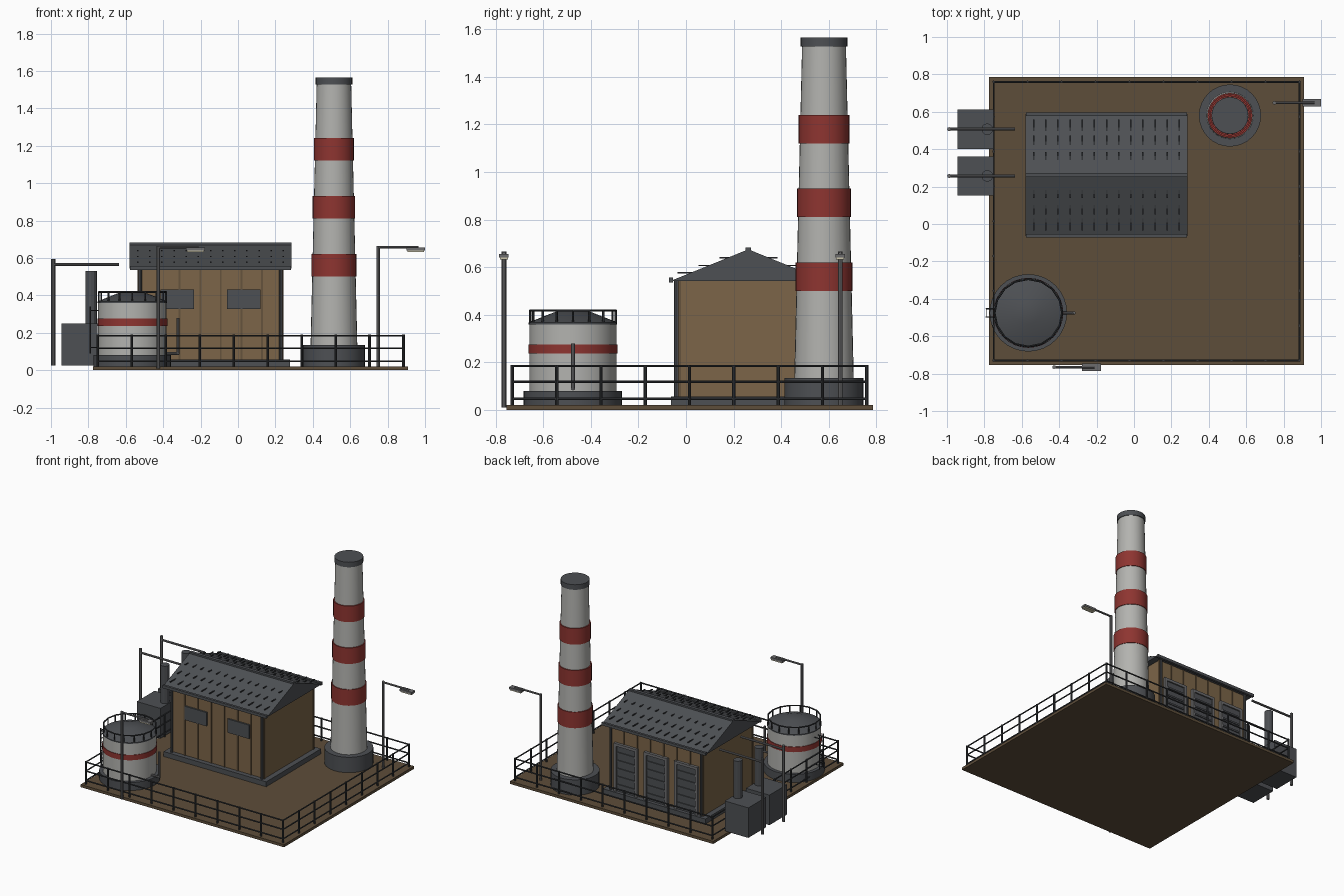
import bpy, bmesh, math
from mathutils import Vector

if "Cube" in bpy.data.objects:
    bpy.data.objects.remove(bpy.data.objects["Cube"])


def material(name, r, g, b):
    m = bpy.data.materials.new(name)
    m.diffuse_color = (r, g, b, 1)
    m.use_nodes = True
    m.node_tree.nodes["Principled BSDF"].inputs["Base Color"].default_value = m.diffuse_color
    return m


EARTH = material("earth", 0.11, 0.075, 0.042)
WALL = material("wall_brown", 0.20, 0.13, 0.065)
TRIM = material("batten_brown", 0.13, 0.085, 0.045)
RED = material("red", 0.27, 0.035, 0.03)
PALE = material("pale_concrete", 0.45, 0.45, 0.43)
GREY = material("mid_grey", 0.15, 0.15, 0.155)
DARK = material("dark_grey", 0.075, 0.08, 0.088)
BLACK = material("iron", 0.035, 0.038, 0.042)
LIGHT = material("lamp_cream", 0.6, 0.56, 0.4)


class Part:
    """Collects primitives into one named object."""

    def __init__(self, name, mat):
        self.name, self.mat, self.bm = name, mat, bmesh.new()

    def box(self, x0, x1, y0, y1, z0, z1):
        vs = bmesh.ops.create_cube(self.bm, size=1)["verts"]
        for v in vs:
            v.co = Vector((x0 if v.co.x < 0 else x1, y0 if v.co.y < 0 else y1, z0 if v.co.z < 0 else z1))
        return self

    def rod(self, a, b, r, n=8):
        a, b = Vector(a), Vector(b)
        vs = bmesh.ops.create_cone(self.bm, cap_ends=True, segments=n, radius1=r, radius2=r, depth=(b - a).length)["verts"]
        rot = Vector((0, 0, 1)).rotation_difference(b - a).to_matrix()
        for v in vs:
            v.co = rot @ v.co + (a + b) / 2
        return self

    def turned(self, cx, cy, profile, n=32):
        """Stacks rings of (radius, z) and caps both ends."""
        rings = [[self.bm.verts.new((cx + r * math.cos(math.tau * i / n), cy + r * math.sin(math.tau * i / n), z))
                  for i in range(n)] for r, z in profile]
        for lo, hi in zip(rings, rings[1:]):
            for i in range(n):
                j = (i + 1) % n
                self.bm.faces.new((lo[i], lo[j], hi[j], hi[i]))
        self.bm.faces.new(rings[0][::-1])
        self.bm.faces.new(rings[-1])
        return self

    def done(self, smooth=False):
        me = bpy.data.meshes.new(self.name)
        self.bm.to_mesh(me)
        self.bm.free()
        me.materials.append(self.mat)
        ob = bpy.data.objects.new(self.name, me)
        bpy.context.collection.objects.link(ob)
        if smooth:
            bpy.ops.object.select_all(action="DESELECT")
            ob.select_set(True)
            bpy.context.view_layer.objects.active = ob
            bpy.ops.object.shade_smooth_by_angle(angle=math.radians(35))
        return ob


# Ground slab
Part("ground_slab", EARTH).box(-0.775, 0.91, -0.755, 0.785, 0, 0.02).done()

# Perimeter fence
fence = Part("fence", BLACK)
X0, X1, Y0, Y1 = -0.75, 0.885, -0.73, 0.76
for i in range(10):
    x = X0 + (X1 - X0) * i / 9
    for y in (Y0, Y1):
        fence.rod((x, y, 0.02), (x, y, 0.19), 0.007)
for i in range(1, 8):
    y = Y0 + (Y1 - Y0) * i / 8
    for x in (X0, X1):
        fence.rod((x, y, 0.02), (x, y, 0.19), 0.007)
for z in (0.047, 0.118, 0.185):
    for y in (Y0, Y1):
        fence.rod((X0, y, z), (X1, y, z), 0.005, 6)
    for x in (X0, X1):
        fence.rod((x, Y0, z), (x, Y1, z), 0.005, 6)
fence.done()

# Building walls and plinth
CX, CY = -0.147, 0.262
WX, WY = 0.385, 0.29
Part("building_plinth", DARK).box(CX - 0.425, CX + 0.425, CY - 0.325, CY + 0.325, 0.02, 0.057).done()
Part("building_walls", WALL).box(CX - WX, CX + WX, CY - WY, CY + WY, 0.05, 0.548).done()
battens = Part("wall_battens", TRIM)
for i in range(8):
    x = CX - WX + 2 * WX * i / 7
    for s in (-1, 1):
        y = CY + s * WY
        battens.box(x - 0.005, x + 0.005, y - 0.006, y + 0.006, 0.057, 0.545)
battens.done()

# Solid gable roof
roof = Part("roof", DARK).box(CX - 0.432, CX + 0.432, CY - 0.325, CY + 0.325, 0.543, 0.675)
for v in roof.bm.verts:
    if v.co.z > 0.6:
        v.co.y = CY
bmesh.ops.remove_doubles(roof.bm, verts=roof.bm.verts[:], dist=1e-5)
roof.done()
Part("roof_ridge", DARK).box(CX - 0.432, CX + 0.432, CY - 0.012, CY + 0.012, 0.666, 0.682).done()

# Stepped roof tabs, gutters and downpipes on both slopes
tabs = Part("roof_tabs", BLACK)
gutter = Part("gutters_and_downpipes", DARK)
for s in (-1, 1):
    for i in range(13):
        x = CX - 0.39 + 0.065 * i
        for d, z in ((0.298, 0.577), (0.21, 0.607), (0.122, 0.639)):
            ys = sorted((CY + s * d, CY + s * (d - 0.085)))
            tabs.box(x - 0.004, x + 0.004, *ys, z - 0.003, z + 0.003)
    y = CY + s * 0.325
    gutter.box(CX - 0.43, CX + 0.43, y - 0.009, y + 0.009, 0.535, 0.556)
    for sx in (-1, 1):
        x = CX + sx * (WX - 0.01)
        gutter.rod((x, CY + s * 0.303, 0.055), (x, CY + s * 0.303, 0.545), 0.009)
tabs.done()
gutter.done()

# Front windows
windows = Part("windows", DARK)
for s in (-1, 1):
    x = CX + s * 0.178
    windows.box(x - 0.09, x + 0.09, CY - WY - 0.012, CY - WY + 0.01, 0.327, 0.43)
windows.done()

# Back shutter doors
doors, frames = Part("shutter_doors", DARK), Part("door_frames", GREY)
yb = CY + WY
for k in (-1, 0, 1):
    x = CX + k * 0.25
    doors.box(x - 0.08, x + 0.08, yb, yb + 0.01, 0.057, 0.40)
    for i in range(5):
        z = 0.10 + 0.06 * i
        doors.box(x - 0.075, x + 0.075, yb, yb + 0.017, z, z + 0.012)
    for s in (-1, 1):
        frames.box(x + s * 0.087 - 0.01, x + s * 0.087 + 0.01, yb - 0.005, yb + 0.02, 0.057, 0.40)
    frames.box(x - 0.097, x + 0.097, yb - 0.005, yb + 0.02, 0.395, 0.415)
doors.done()
frames.done()

# Chimney with red bands
SX, SY = 0.513, 0.58
Part("chimney_base", DARK).turned(SX, SY, [(0.166, 0.02), (0.166, 0.135)]).done(True)
Part("chimney_shaft", PALE).turned(SX, SY, [(0.125, 0.13), (0.092, 1.54)]).done(True)
bands = Part("chimney_bands", RED)
for z, r in ((0.5, 0.12), (0.81, 0.1135), (1.12, 0.1065)):
    bands.turned(SX, SY, [(r, z), (r, z + 0.12)])
bands.done(True)
Part("chimney_cap", DARK).turned(SX, SY, [(0.098, 1.527), (0.098, 1.565)]).done(True)

# Storage tank
TX, TY = -0.565, -0.475
Part("tank_base", DARK).turned(TX, TY, [(0.207, 0.02), (0.207, 0.08)]).done(True)
Part("tank_body", PALE).turned(TX, TY, [(0.183, 0.075), (0.183, 0.365)]).done(True)
Part("tank_band", RED).turned(TX, TY, [(0.187, 0.237), (0.187, 0.276)]).done(True)
Part("tank_roof", DARK).turned(TX, TY, [(0.186, 0.36), (0.186, 0.368), (0.06, 0.418)]).done(True)
rail = Part("tank_railing", BLACK)
pts = [(TX + 0.18 * math.cos(math.tau * i / 16), TY + 0.18 * math.sin(math.tau * i / 16)) for i in range(16)]
for i, p in enumerate(pts):
    rail.rod((*p, 0.365), (*p, 0.42), 0.005, 6)
    rail.rod((*p, 0.418), (*pts[(i + 1) % 16], 0.418), 0.005, 6)
rail.done()

# Tank ladder and outlet pipe
ladder = Part("tank_ladder", BLACK)
for s in (-1, 1):
    ladder.rod((-0.79, TY + s * 0.022, 0.09), (-0.79, TY + s * 0.022, 0.34), 0.004, 6)
for i in range(8):
    z = 0.105 + 0.031 * i
    ladder.rod((-0.79, TY - 0.022, z), (-0.79, TY + 0.022, z), 0.003, 6)
for z in (0.12, 0.32):
    for s in (-1, 1):
        ladder.rod((-0.79, TY + s * 0.022, z), (-0.74, TY + s * 0.022, z), 0.003, 6)
ladder.done()
Part("tank_pipe", GREY).rod((-0.39, TY, 0.09), (-0.315, TY, 0.09), 0.008).rod((-0.32, TY, 0.085), (-0.32, TY, 0.28), 0.008).done(True)

# Transformers with bushings and wire poles
boxes, bush, poles = Part("transformer_boxes", DARK), Part("transformer_bushings", DARK), Part("wire_poles", GREY)
for y in (0.257, 0.507):
    boxes.box(-0.945, -0.75, y - 0.105, y + 0.105, 0.025, 0.25)
    bush.rod((-0.785, y, 0.24), (-0.785, y, 0.53), 0.031, 12)
    poles.rod((-0.988, y, 0.025), (-0.988, y, 0.595), 0.011)
    poles.rod((-0.988, y, 0.565), (-0.635, y, 0.565), 0.008)
boxes.done()
bush.done()
poles.done(True)

# Street lamps
for name, x, y in (("back_lamp", 0.75, 0.648), ("front_lamp", -0.427, -0.765)):
    Part(name + "_pole", GREY).rod((x, y, 0.01), (x, y, 0.665), 0.01).rod((x, y, 0.658), (x + 0.215, y, 0.658), 0.007).done(True)
    Part(name + "_head", GREY).box(x + 0.15, x + 0.25, y - 0.02, y + 0.02, 0.641, 0.656).done()
    Part(name + "_light", LIGHT).box(x + 0.155, x + 0.245, y - 0.017, y + 0.017, 0.633, 0.642).done()
